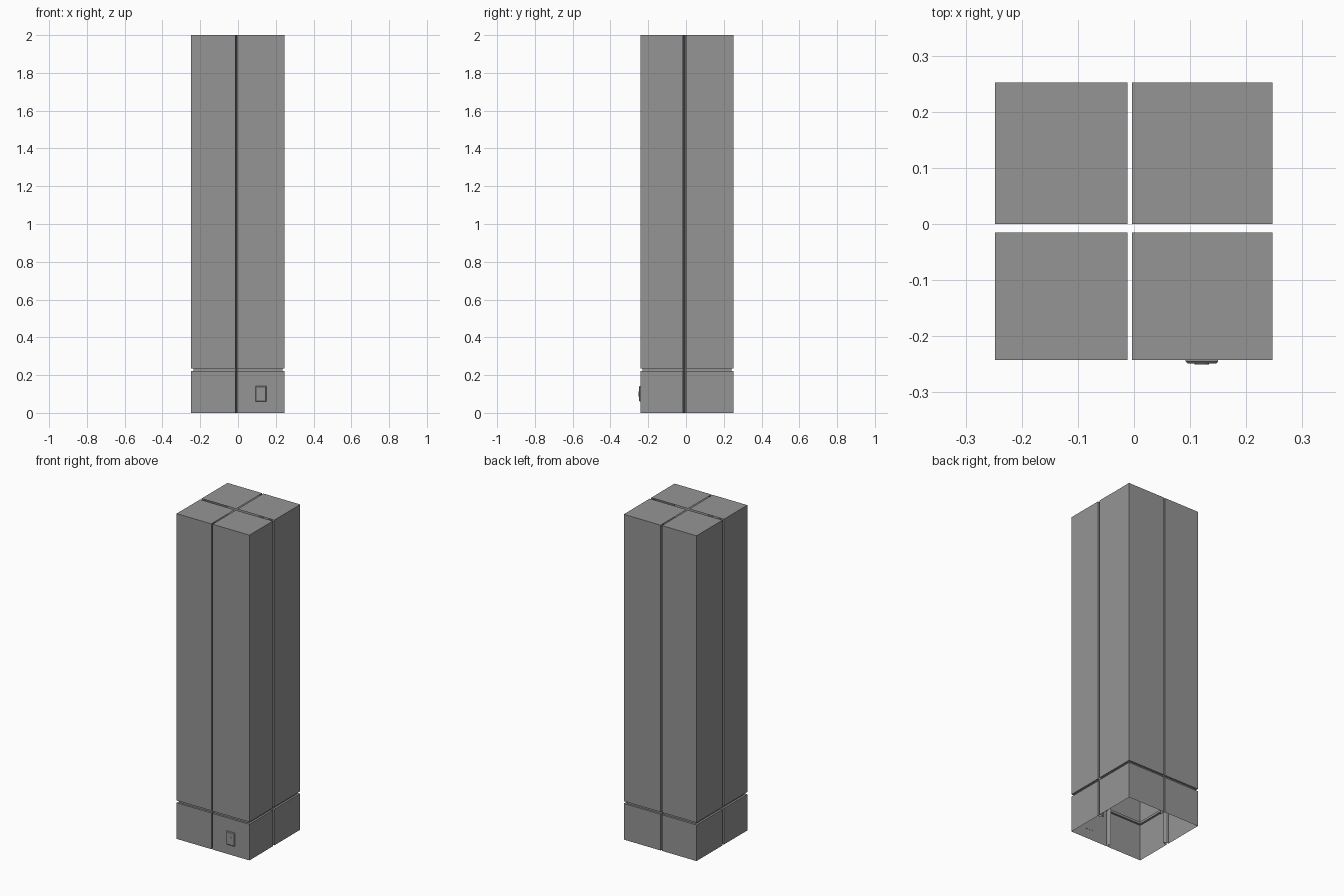
import bpy, bmesh, math

if "Cube" in bpy.data.objects:
    bpy.data.objects.remove(bpy.data.objects["Cube"])

X0, X1, Y0, Y1 = -0.248, 0.247, -0.242, 0.252     # outer footprint
SX0, SX1 = -0.012, -0.004                          # slot across x
SY0, SY1 = -0.015, 0.0                             # slot across y
RET, TIP = 0.016, 0.034                            # groove depths

grey = bpy.data.materials.new("warm_grey")
grey.diffuse_color = (0.3, 0.3, 0.3, 1)
grey.use_nodes = True
grey.node_tree.nodes["Principled BSDF"].inputs["Base Color"].default_value = grey.diffuse_color


def finish(bm, name, fix=True):
    if fix:
        bmesh.ops.recalc_face_normals(bm, faces=bm.faces)
    me = bpy.data.meshes.new(name)
    bm.to_mesh(me)
    bm.free()
    me.materials.append(grey)
    ob = bpy.data.objects.new(name, me)
    bpy.context.collection.objects.link(ob)
    return ob


def profile(i):
    """Square outline inset by i with a V groove in the middle of each side."""
    mx, my = (SX0 + SX1) / 2, (SY0 + SY1) / 2
    r = max(RET, i + 0.002)
    return [(X0 + i, Y0 + i),
            (SX0, Y0 + i), (SX0, Y0 + r), (mx, Y0 + TIP), (SX1, Y0 + r), (SX1, Y0 + i),
            (X1 - i, Y0 + i),
            (X1 - i, SY0), (X1 - r, SY0), (X1 - TIP, my), (X1 - r, SY1), (X1 - i, SY1),
            (X1 - i, Y1 - i),
            (SX1, Y1 - i), (SX1, Y1 - r), (mx, Y1 - TIP), (SX0, Y1 - r), (SX0, Y1 - i),
            (X0 + i, Y1 - i),
            (X0 + i, SY1), (X0 + r, SY1), (X0 + TIP, my), (X0 + r, SY0), (X0 + i, SY0)]


def shell(bm, levels):
    rings = [[bm.verts.new((x, y, z)) for x, y in profile(i)] for z, i in levels]
    for a, b in zip(rings, rings[1:]):
        n = len(a)
        for k in range(n):
            bm.faces.new((a[k], a[(k + 1) % n], b[(k + 1) % n], b[k]))


# base shell, open underneath, with the recessed band on top
bm = bmesh.new()
shell(bm, [(0, 0), (0.222, 0), (0.222, 0.012), (0.236, 0.012)])
finish(bm, "base_shell", False)

# tall shaft shell
bm = bmesh.new()
shell(bm, [(0.236, 0.012), (0.236, 0), (2, 0)])
finish(bm, "shaft_shell", False)

# four top panels separated by the cross-shaped slot
bm = bmesh.new()
for xa, xb in ((X0, SX0), (SX1, X1)):
    for ya, yb in ((Y0, SY0), (SY1, Y1)):
        bm.faces.new([bm.verts.new((x, y, 2)) for x, y in
                      ((xa, ya), (xb, ya), (xb, yb), (xa, yb))])
finish(bm, "top_panels", False)

# switch plate on the front of the base, with chamfered rim
bm = bmesh.new()
cx, cz = 0.121, 0.101
rings = []
for hw, hh, y in ((0.029, 0.041, -0.241), (0.029, 0.041, -0.245), (0.025, 0.037, -0.249)):
    rings.append([bm.verts.new((cx + sx * hw, y, cz + sz * hh))
                  for sx, sz in ((-1, -1), (1, -1), (1, 1), (-1, 1))])
for a, b in zip(rings, rings[1:]):
    for k in range(4):
        bm.faces.new((a[k], a[(k + 1) % 4], b[(k + 1) % 4], b[k]))
bm.faces.new(rings[0])
bm.faces.new(rings[-1])
finish(bm, "switch_plate")

# round button on the plate
bpy.ops.mesh.primitive_cylinder_add(vertices=24, radius=0.013, depth=0.003,
                                    location=(cx, -0.2488, cz),
                                    rotation=(math.pi / 2, 0, 0))
button = bpy.context.object
button.name = "switch_button"
button.data.materials.append(grey)
bpy.ops.object.shade_smooth_by_angle()
